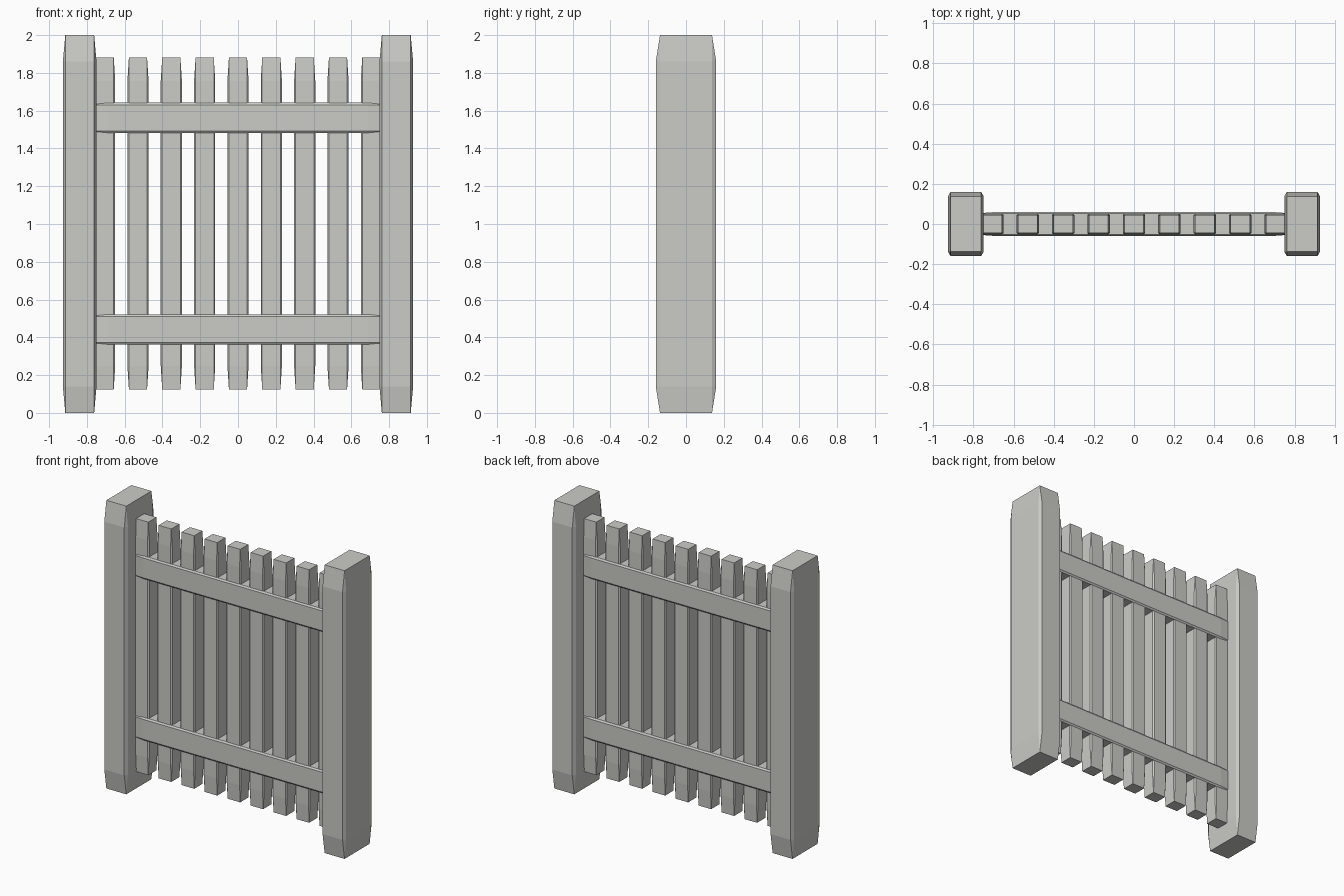
import bpy
import bmesh
from mathutils import Vector

default_cube = bpy.data.objects.get("Cube")
if default_cube:
    bpy.data.objects.remove(default_cube, do_unlink=True)

# One plain grey for the whole fence
grey = bpy.data.materials.new("light_grey")
grey.use_nodes = True
colour = (0.6, 0.6, 0.57, 1)
grey.diffuse_color = colour
grey.node_tree.nodes["Principled BSDF"].inputs["Base Color"].default_value = colour

CHAMFER = 0.07  # share of each dimension, so long parts taper at the ends


def chamfered_board(name, centre, size):
    """Unit cube with chamfered edges, stretched to the board's size."""
    bm = bmesh.new()
    bmesh.ops.create_cube(bm, size=1)
    bmesh.ops.bevel(bm, geom=bm.edges[:], offset=CHAMFER, offset_type='OFFSET',
                    segments=1, profile=0.5, affect='EDGES')
    bmesh.ops.scale(bm, vec=Vector(size), verts=bm.verts)
    mesh = bpy.data.meshes.new(name)
    bm.to_mesh(mesh)
    bm.free()
    mesh.materials.append(grey)
    board = bpy.data.objects.new(name, mesh)
    board.location = centre
    bpy.context.collection.objects.link(board)
    return board


# End posts
for side, sign in (("left", 1), ("right", -1)):
    chamfered_board(side + "_post", (sign * 0.838, 0, 1), (0.178, 0.32, 2))

# Horizontal rails, their ends set into the posts
for level, z in (("lower", 0.442), ("upper", 1.562)):
    chamfered_board(level + "_rail", (0, 0, z), (1.6, 0.12, 0.16))

# Evenly spaced upright slats
SLATS = 9
for i in range(SLATS):
    x = (i - (SLATS - 1) / 2) * 0.1765
    chamfered_board(f"slat_{i + 1}", (x, 0, 1.003), (0.112, 0.104, 1.756))
